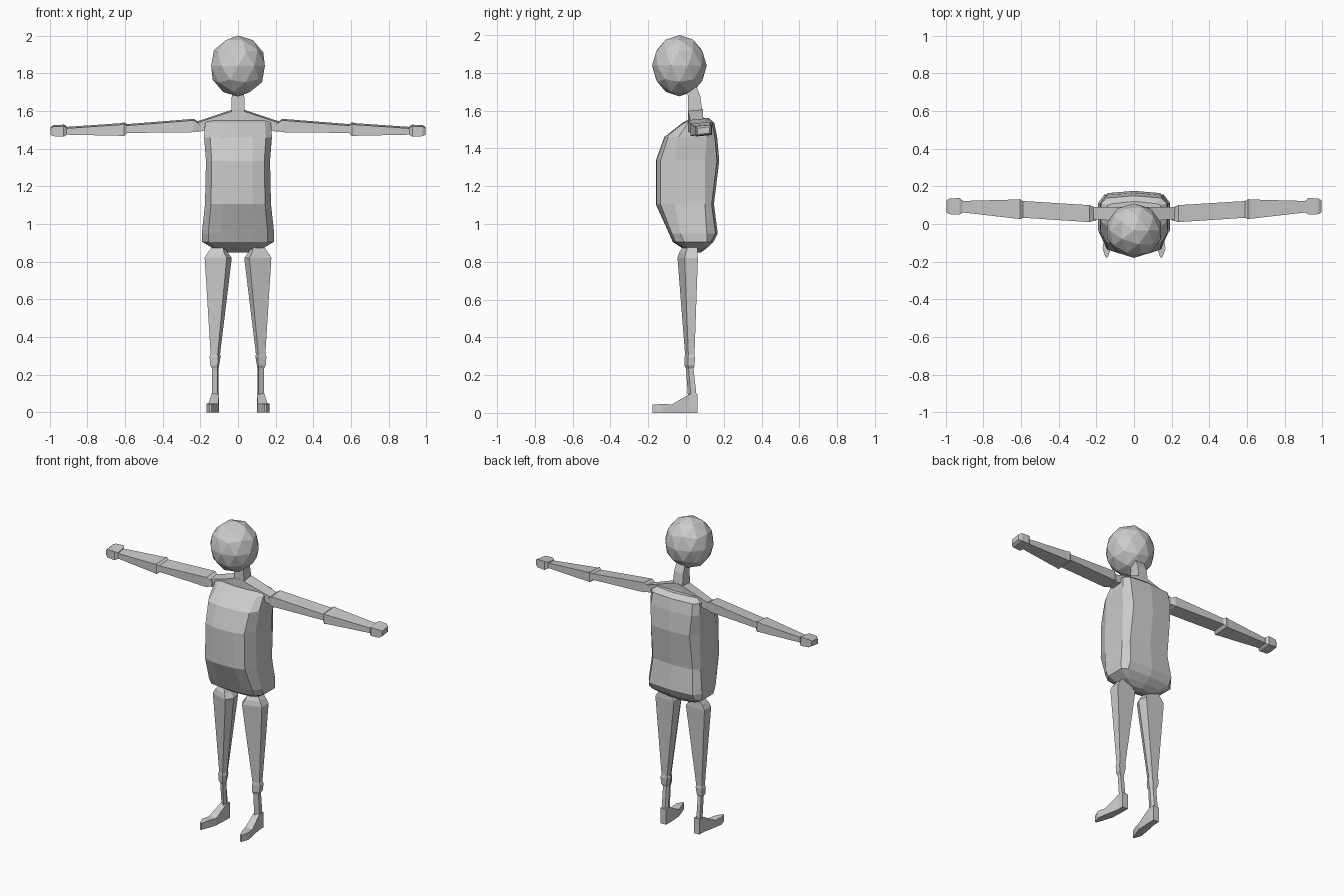
import bpy, bmesh
from mathutils import Matrix

grey = bpy.data.materials.new("plain_grey")
grey.diffuse_color = (0.6, 0.6, 0.6, 1)


def finish(name, bm):
    bmesh.ops.recalc_face_normals(bm, faces=bm.faces)
    me = bpy.data.meshes.new(name)
    bm.to_mesh(me)
    bm.free()
    me.materials.append(grey)
    ob = bpy.data.objects.new(name, me)
    bpy.context.collection.objects.link(ob)
    return ob


def loft(name, rings, side=1):
    """Skin a list of equal-length point rings, capped at both ends."""
    bm = bmesh.new()
    vs = [[bm.verts.new((side * x, y, z)) for x, y, z in r] for r in rings]
    n = len(vs[0])
    for a, b in zip(vs, vs[1:]):
        for i in range(n):
            j = (i + 1) % n
            bm.faces.new((a[i], a[j], b[j], b[i]))
    bm.faces.new(vs[0])
    bm.faces.new(vs[-1])
    return finish(name, bm)


def box_x(x, y0, y1, z0, z1):
    """Rectangular section across the arm; back edge sits a little higher."""
    d = 0.008
    return [(x, y0, z0), (x, y1, z0 + d), (x, y1, z1), (x, y0, z1 - d)]


def box_z(z, x0, x1, y0, y1):
    return [(x0, y0, z), (x1, y0, z), (x1, y1, z), (x0, y1, z)]


# Head: faceted ball, slightly taller than wide
bm = bmesh.new()
bmesh.ops.create_icosphere(bm, subdivisions=2, radius=1,
                           matrix=Matrix.Translation((0, -0.035, 1.838))
                           @ Matrix.Diagonal((0.15, 0.145, 0.162, 1)))
finish("head", bm)

# Neck, leaning back towards the spine
loft("neck", [box_z(1.54, -.035, .035, .015, .095),
              box_z(1.61, -.035, .035, .01, .085),
              box_z(1.68, -.033, .033, .01, .075),
              box_z(1.74, -.03, .03, -.01, .05)])

# Torso: z, half width, front y, front corner y, side front y, side back y, back y
body = [(0.850, .07, .03, .035, .045, .07, .08),
        (0.872, .135, -.02, -.01, .01, .09, .11),
        (0.905, .19, -.07, -.055, -.01, .11, .145),
        (0.950, .192, -.09, -.075, -.03, .11, .168),
        (1.105, .175, -.16, -.135, -.06, .10, .148),
        (1.335, .170, -.16, -.135, -.06, .10, .176),
        (1.460, .180, -.115, -.095, -.04, .11, .165),
        (1.535, .175, -.02, -.01, .01, .11, .150),
        (1.562, .140, .035, .04, .05, .10, .120)]
rings = []
for z, w, yf, yc, ys, yk, yb in body:
    half = [(w * .45, yf + .004, z), (w * .82, yc, z), (w, ys, z),
            (w, yk, z), (w * .82, yb - .012, z)]
    rings.append([(0, yf, z)] + half + [(0, yb, z)]
                 + [(-x, y, q) for x, y, q in reversed(half)])
loft("torso", rings)

for side, tag in ((1, "left"), (-1, "right")):
    # Shoulder bridge from neck to arm
    loft(tag + "_shoulder", [box_x(.0, .01, .09, 1.54, 1.61),
                             box_x(.035, .01, .09, 1.54, 1.605),
                             box_x(.20, .025, .09, 1.49, 1.55),
                             box_x(.22, .025, .09, 1.49, 1.545)], side)
    # Arm with an elbow step and a block hand
    loft(tag + "_arm", [box_x(.20, .02, .085, 1.50, 1.535),
                        box_x(.235, .01, .10, 1.487, 1.558),
                        box_x(.59, .033, .122, 1.483, 1.53),
                        box_x(.605, .025, .132, 1.466, 1.54),
                        box_x(.62, .028, .13, 1.468, 1.535),
                        box_x(.915, .062, .122, 1.474, 1.515)], side)
    loft(tag + "_hand", [box_x(.91, .06, .125, 1.472, 1.52),
                         box_x(.925, .05, .138, 1.463, 1.527),
                         box_x(.98, .052, .135, 1.466, 1.525),
                         box_x(.995, .062, .125, 1.474, 1.515)], side)

    # Leg: front ridge near the inside, tapering to knee and ankle
    def leg(z, xi, xr, xo, yf, yb):
        m = yf + (yb - yf) * .35
        return [(xi, m + .01, z), (xr, yf, z), (xo, m, z), (xo, yb, z),
                (xi + .01, yb, z)]
    loft(tag + "_leg", [leg(.875, .07, .08, .14, -.02, .06),
                        leg(.85, .055, .075, .16, -.035, .06),
                        leg(.82, .033, .06, .177, -.045, .063),
                        leg(.31, .095, .108, .145, -.005, .045),
                        leg(.295, .093, .106, .151, -.008, .048),
                        leg(.25, .10, .108, .147, -.008, .045),
                        leg(.235, .103, .11, .138, 0, .04),
                        leg(.09, .103, .11, .137, .01, .056),
                        leg(.04, .10, .11, .138, .01, .06)], side)
    # Foot: heel, sloping instep, pointed toe
    foot = [(.062, .10, .14, .10), (.02, .10, .14, .10),
            (-.075, .105, .158, .045), (-.13, .122, .167, .047),
            (-.178, .14, .15, .043)]
    loft(tag + "_foot", [[(x0, y, 0), (x1, y, 0), (x1, y, h), (x0, y, h)]
                         for y, x0, x1, h in foot], side)
